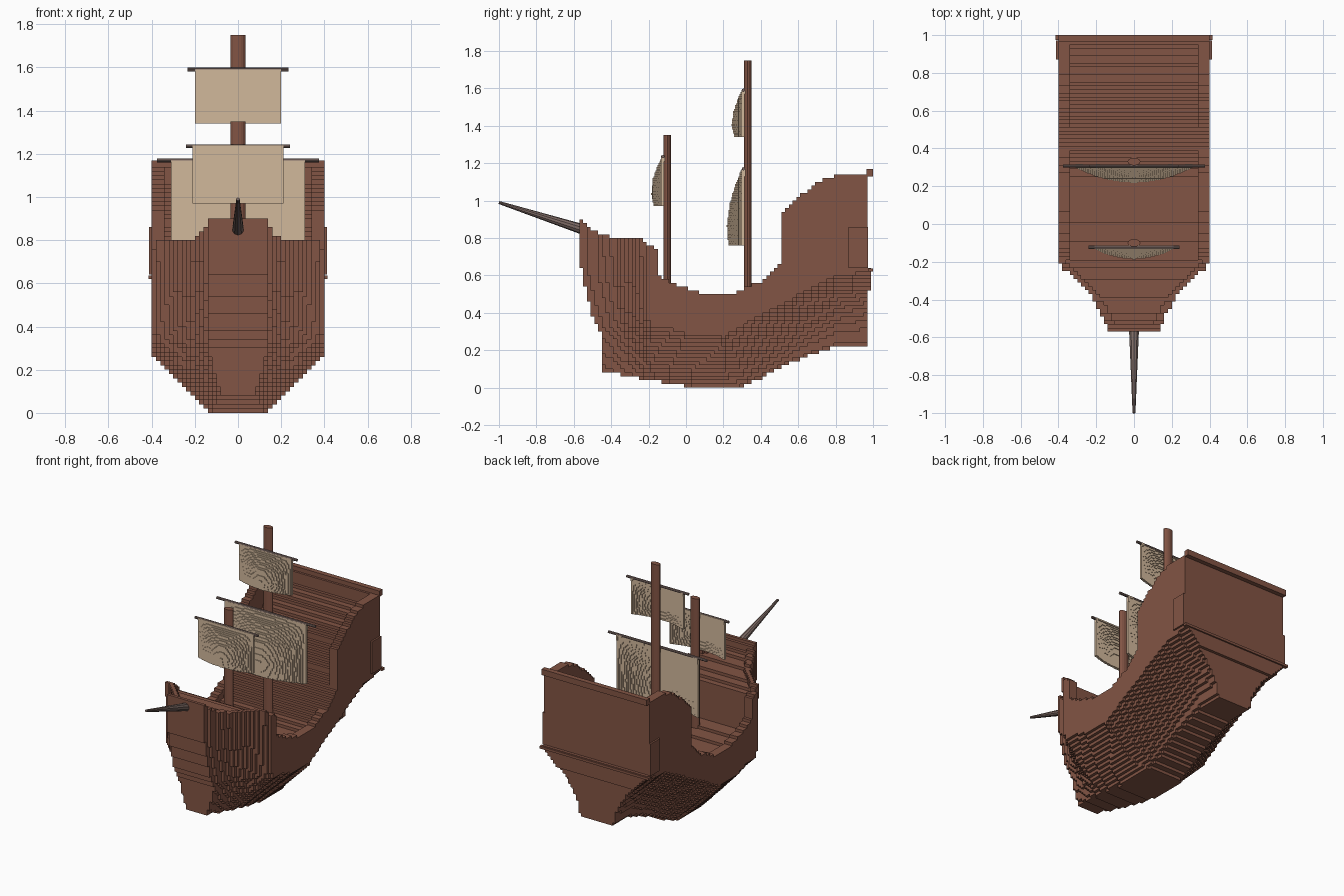
import bpy, bmesh, math
from mathutils import Vector

if "Cube" in bpy.data.objects:
    bpy.data.objects.remove(bpy.data.objects["Cube"])


def material(name, rgb):
    m = bpy.data.materials.new(name)
    m.diffuse_color = (*rgb, 1)
    m.use_nodes = True
    m.node_tree.nodes["Principled BSDF"].inputs["Base Color"].default_value = m.diffuse_color
    return m


WOOD = material("brown_wood", (0.225, 0.089, 0.058))
SPAR = material("grey_wood", (0.20, 0.14, 0.125))
CLOTH = material("sail_cloth", (0.64, 0.48, 0.33))


def add_object(name, verts, faces, mat):
    me = bpy.data.meshes.new(name)
    me.from_pydata(verts, [], faces)
    me.materials.append(mat)
    ob = bpy.data.objects.new(name, me)
    bpy.context.collection.objects.link(ob)
    return ob


def box(name, lo, hi, mat=WOOD):
    v = [(x, y, z) for x in (lo[0], hi[0]) for y in (lo[1], hi[1]) for z in (lo[2], hi[2])]
    f = [(0, 1, 3, 2), (4, 6, 7, 5), (0, 4, 5, 1), (2, 3, 7, 6), (0, 2, 6, 4), (1, 5, 7, 3)]
    return add_object(name, v, f, mat)


def spar(name, a, b, r1, r2, mat, sides=12):
    a, b = Vector(a), Vector(b)
    bpy.ops.mesh.primitive_cone_add(vertices=sides, radius1=r1, radius2=r2,
                                    depth=(b - a).length, location=(a + b) / 2)
    ob = bpy.context.object
    ob.rotation_euler = (b - a).to_track_quat('Z', 'Y').to_euler()
    ob.name = name
    ob.data.materials.append(mat)
    return ob


def curve(points):
    """Piecewise linear function through the given points."""
    def f(t):
        if t <= points[0][0]:
            return points[0][1]
        for (a, va), (b, vb) in zip(points, points[1:]):
            if t <= b:
                return va + (vb - va) * (t - a) / (b - a)
        return points[-1][1]
    return f


def blocks(name, origin, cell, counts, inside, mat):
    """Stepped solid: keeps the outer faces of all cells that lie inside."""
    filled = set()
    for j in range(counts[1]):
        for k in range(counts[2]):
            for i in range(counts[0]):
                p = [origin[n] + cell[n] * (c + 0.5) for n, c in enumerate((i, j, k))]
                if inside(*p):
                    filled.add((i, j, k))
    index, faces = {}, []
    for c in sorted(filled):
        for a in range(3):
            u, v = (a + 1) % 3, (a + 2) % 3
            for s in (0, 1):
                n = list(c)
                n[a] += 2 * s - 1
                if tuple(n) in filled:
                    continue
                quad = []
                for du, dv in ((0, 0), (1, 0), (1, 1), (0, 1)):
                    q = list(c)
                    q[a] += s
                    q[u] += du
                    q[v] += dv
                    quad.append(index.setdefault(tuple(q), len(index)))
                faces.append(quad if s else quad[::-1])
    verts = [[origin[n] + cell[n] * q[n] for n in range(3)] for q in index]
    return add_object(name, verts, faces, mat)


# Hull lines along the length
keel = curve([(-.45, .09), (-.2, .04), (.05, 0), (.28, 0), (.4, .05), (.6, .15), (.8, .22), (.97, .23)])
bilge = curve([(-.45, .32), (-.25, .35), (-.1, .33), (0, .30), (.2, .28), (.4, .40), (.6, .50), (.8, .60), (.97, .63)])
gunwale = curve([(-.56, .90), (-.53, .86), (-.46, .83), (-.38, .80), (-.25, .80), (-.15, .73), (-.149, .60),
                 (0, .53), (.15, .49), (.25, .50), (.4, .57), (.509, .67), (.51, .93), (.6, 1.02), (.7, 1.09),
                 (.8, 1.14), (.97, 1.15)])
deck = curve([(-.56, .86), (-.45, .80), (-.3, .77), (-.191, .74), (-.19, .49), (0, .45), (.2, .43), (.3, .47),
              (.5, .66), (.75, .95), (.97, 1.07)])
plan = curve([(-.56, .14), (-.5, .16), (-.4, .21), (-.3, .30), (-.24, .37), (-.2, .40)])
keel_half = curve([(-.45, .08), (-.1, .12), (.97, .13)])
flare = curve([(-.2, .9), (.3, 1.0), (.97, 1.7)])
stem_rake = curve([(.28, .11), (.4, .06), (.6, .01), (.7, 0)])


def half_width(y, z):
    yy = y - stem_rake(z) * min(1, max(0, (-.15 - y) / .28))
    if yy < -.565 or z < keel(y):
        return 0
    w = plan(yy)
    if z < bilge(y):
        t = (z - keel(y)) / (bilge(y) - keel(y))
        k = min(keel_half(y), w)
        w = k + (w - k) * t ** flare(y)
    return w


def in_hull(x, y, z):
    if z > gunwale(y) or (y > .97 and not .52 < z < .64):  # ledge on the stern
        return False
    w = half_width(y, z)
    if abs(x) > w:
        return False
    rim = .06 if y > -.19 else .045
    hollow = z > deck(y) and abs(x) < w - rim and -.53 < y < .945
    return not hollow


# Stepped hull with bulwarks and sloping deck
blocks("hull", (-.4, -.57, 0), (.02, .02, .02), (40, 78, 59), in_hull, WOOD)

# Stern trim
box("stern_rail", (-.4, .965, 1.13), (.4, 1.0, 1.17))
box("stern_ledge", (-.415, .975, .62), (.415, 1.0, .637))
for side, label in ((-1, "left"), (1, "right")):
    xs = sorted((side * .39, side * .412))
    box("quarter_panel_" + label, (xs[0], .87, .64), (xs[1], .972, .86))

# Masts with oval section, and the bowsprit
for label, y, z0, z1 in (("main", .33, .42, 1.75), ("fore", -.10, .42, 1.35)):
    m = spar(label + "_mast", (0, y, z0), (0, y, z1), 1, 1, WOOD, 16)
    m.rotation_euler = (0, 0, 0)
    m.scale = (.034, .02, 1)
spar("bowsprit", (0, -.548, .845), (0, -1.0, .99), .028, .008, SPAR, 10)


def sail(name, y, half, z0, z1, depth, yard_half, sag):
    """Billowing sail hung from a yard; sag sets how far the foot curls back."""
    profile = curve([(0, 0), (.2, .42), (.45, .82), (.75, 1), (1, sag)])

    def inside(px, py, pz):
        b = depth * (1 - (px / half) ** 2) * profile((z1 - pz) / (z1 - z0))
        return abs(py - (y - b)) < .008
    c = .01
    blocks(name + "_sail", (-half, y - depth - .01, z0), (c, .005, c),
           (round(2 * half / c), round((depth + .02) / .005), round((z1 - z0) / c)), inside, CLOTH)
    spar(name + "_yard", (-yard_half, y, z1), (yard_half, y, z1), .009, .009, SPAR, 8)


sail("main_lower", .307, .31, .76, 1.17, .08, .375, .9)
sail("main_upper", .307, .20, 1.34, 1.59, .055, .235, .7)
sail("fore", -.123, .21, .97, 1.235, .055, .24, .7)
